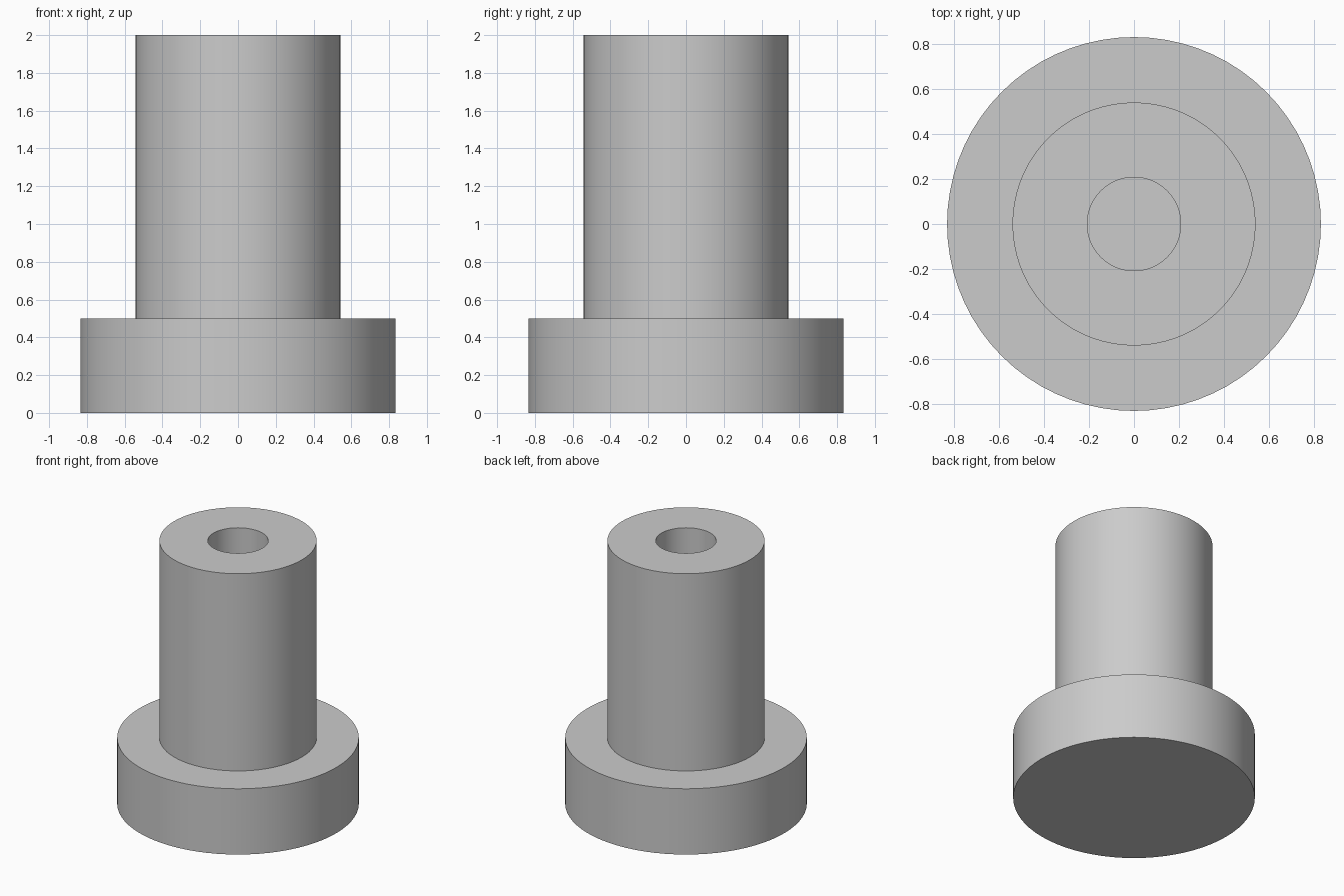
import bpy
import bmesh
import math
from mathutils import Matrix, Vector

SEGMENTS = 72
HEIGHT = 2.0
FLANGE_TOP = 0.5
FLANGE_RADIUS = 0.833
SHAFT_RADIUS = 0.5417
BORE_RADIUS = 0.2083
BORE_FLOOR = 0.5

cube = bpy.data.objects.get("Cube")
if cube:
    bpy.data.objects.remove(cube, do_unlink=True)

# Plain grey material
grey = bpy.data.materials.new("plain_grey")
grey.use_nodes = True
colour = (0.6, 0.6, 0.6, 1.0)
grey.diffuse_color = colour
grey.node_tree.nodes["Principled BSDF"].inputs["Base Color"].default_value = colour


def lathe(name, profile):
    """Turn a radius/height profile around z, starting and ending on the axis."""
    bm = bmesh.new()
    verts = [bm.verts.new((r, 0, z)) for r, z in profile]
    edges = [bm.edges.new(pair) for pair in zip(verts, verts[1:])]
    bmesh.ops.spin(bm, geom=verts + edges, cent=(0, 0, 0), axis=(0, 0, 1),
                   angle=math.tau, steps=SEGMENTS, use_duplicate=False)
    bmesh.ops.remove_doubles(bm, verts=bm.verts[:], dist=0.0001)
    bmesh.ops.recalc_face_normals(bm, faces=bm.faces[:])
    mesh = bpy.data.meshes.new(name)
    bm.to_mesh(mesh)
    bm.free()
    mesh.materials.append(grey)
    obj = bpy.data.objects.new(name, mesh)
    bpy.context.collection.objects.link(obj)
    return obj


# Flanged bushing: wide base, shaft and blind bore in one turned body
bushing = lathe("flanged_bushing", [
    (0, 0),
    (FLANGE_RADIUS, 0),
    (FLANGE_RADIUS, FLANGE_TOP),
    (SHAFT_RADIUS, FLANGE_TOP),
    (SHAFT_RADIUS, HEIGHT),
    (BORE_RADIUS, HEIGHT),
    (BORE_RADIUS, BORE_FLOOR),
    (0, BORE_FLOOR),
])

# Smooth round walls with sharp rims
bpy.ops.object.select_all(action="DESELECT")
bushing.select_set(True)
bpy.context.view_layer.objects.active = bushing
bpy.ops.object.shade_smooth_by_angle(angle=math.radians(30))
